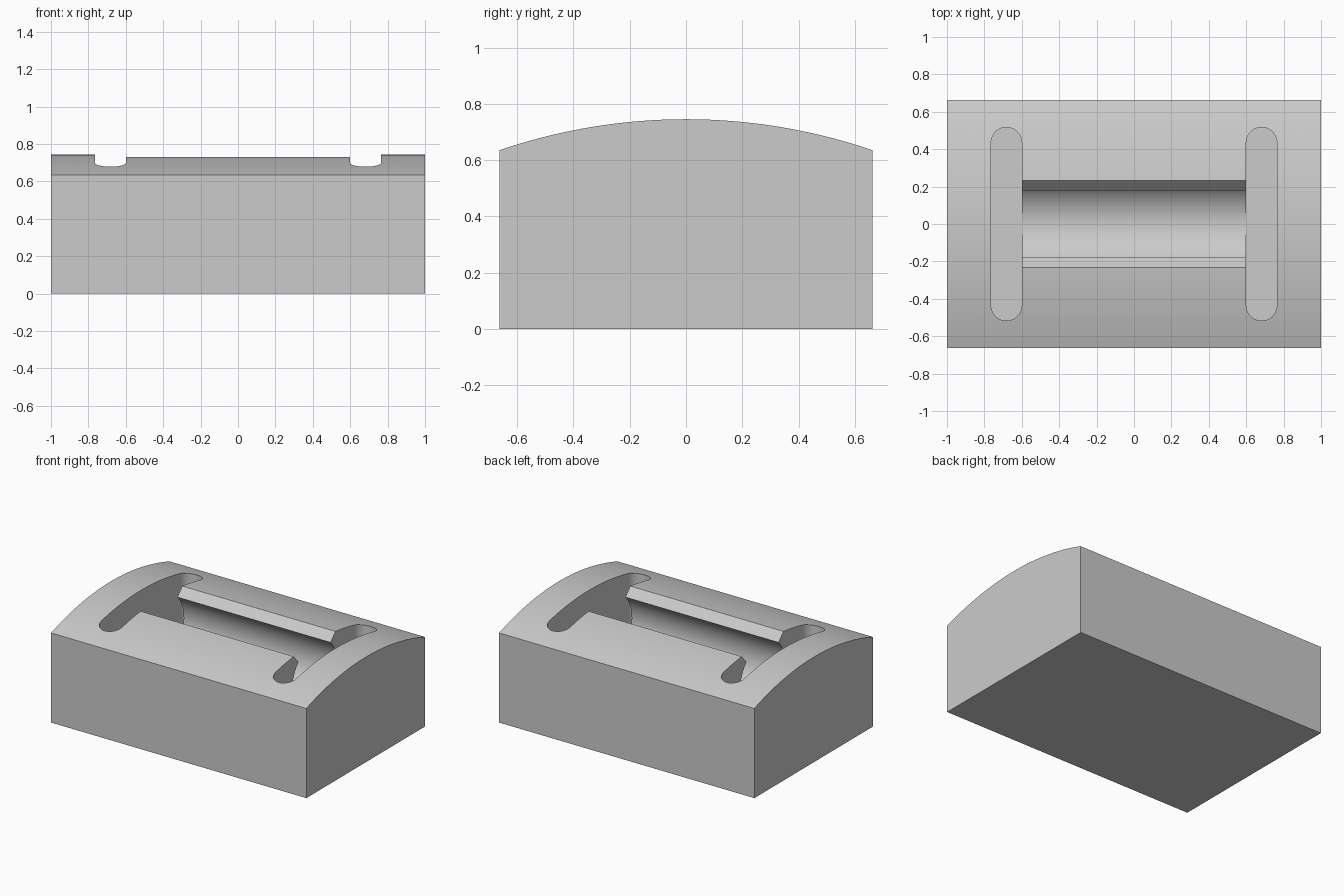
import bpy, bmesh, math
from mathutils import Vector

cube = bpy.data.objects.get("Cube")
if cube:
    bpy.data.objects.remove(cube, do_unlink=True)

WIDTH, HALF_DEPTH = 2.0, 0.663
SIDE_Z, CROWN_Z = 0.635, 0.745
BORE_R, BORE_Z = 0.25, 0.5
SLOT_X, SLOT_R, SLOT_END = 0.682, 0.082, 0.517

grey = bpy.data.materials.new("plain grey")
grey.use_nodes = True
colour = (0.6, 0.6, 0.6, 1)
grey.diffuse_color = colour
grey.node_tree.nodes["Principled BSDF"].inputs["Base Color"].default_value = colour


def arc(cx, cy, r, start, end, steps):
    """Points along a circular arc, angles in degrees."""
    angles = [math.radians(start + (end - start) * i / steps) for i in range(steps + 1)]
    return [(cx + r * math.cos(a), cy + r * math.sin(a)) for a in angles]


def prism(name, points, sweep):
    """Extrude a closed outline of 3D points along a vector."""
    bm = bmesh.new()
    face = bm.faces.new([bm.verts.new(p) for p in points])
    new = bmesh.ops.extrude_face_region(bm, geom=[face])["geom"]
    bmesh.ops.translate(bm, vec=Vector(sweep),
                        verts=[v for v in new if isinstance(v, bmesh.types.BMVert)])
    bmesh.ops.recalc_face_normals(bm, faces=bm.faces)
    mesh = bpy.data.meshes.new(name)
    bm.to_mesh(mesh)
    bm.free()
    mesh.materials.append(grey)
    obj = bpy.data.objects.new(name, mesh)
    bpy.context.collection.objects.link(obj)
    return obj


def along_x(name, profile, half):
    """Prism with a y-z profile running across the block."""
    return prism(name, [(-half, y, z) for y, z in profile], (2 * half, 0, 0))


# Block with a crowned top
rise = CROWN_Z - SIDE_Z
crown_r = (HALF_DEPTH ** 2 + rise ** 2) / (2 * rise)
spread = math.degrees(math.asin(HALF_DEPTH / crown_r))
profile = arc(0, CROWN_Z - crown_r, crown_r, 90 - spread, 90 + spread, 48)
block = along_x("crowned_block", profile + [(-HALF_DEPTH, 0), (HALF_DEPTH, 0)], WIDTH / 2)

# Round channel, open at the top through a bevelled mouth
mouth = 44
channel = arc(0, BORE_Z, BORE_R, 180 - mouth, 360 + mouth, 72)
y, z = channel[-1]
channel += [(y + 0.11, z + 0.12), (-y - 0.11, z + 0.12)]
cutters = [along_x("channel_cutter", channel, SLOT_X)]

# Round-ended slots at both ends of the channel
floor = BORE_Z - BORE_R - 0.001
for side, sx in (("left", 1), ("right", -1)):
    cy = SLOT_END - SLOT_R
    outline = (arc(sx * SLOT_X, cy, SLOT_R, 0, 180, 24)
               + arc(sx * SLOT_X, -cy, SLOT_R, 180, 360, 24))
    cutters.append(prism(side + "_slot_cutter", [(px, py, floor) for px, py in outline], (0, 0, 1)))

# Cut the block
bpy.context.view_layer.objects.active = block
block.select_set(True)
for cutter in cutters:
    mod = block.modifiers.new(cutter.name, "BOOLEAN")
    mod.operation = "DIFFERENCE"
    mod.solver = "EXACT"
    mod.object = cutter
    bpy.ops.object.modifier_apply(modifier=mod.name)
    bpy.data.objects.remove(cutter, do_unlink=True)

bpy.ops.object.shade_smooth_by_angle(angle=math.radians(25))
